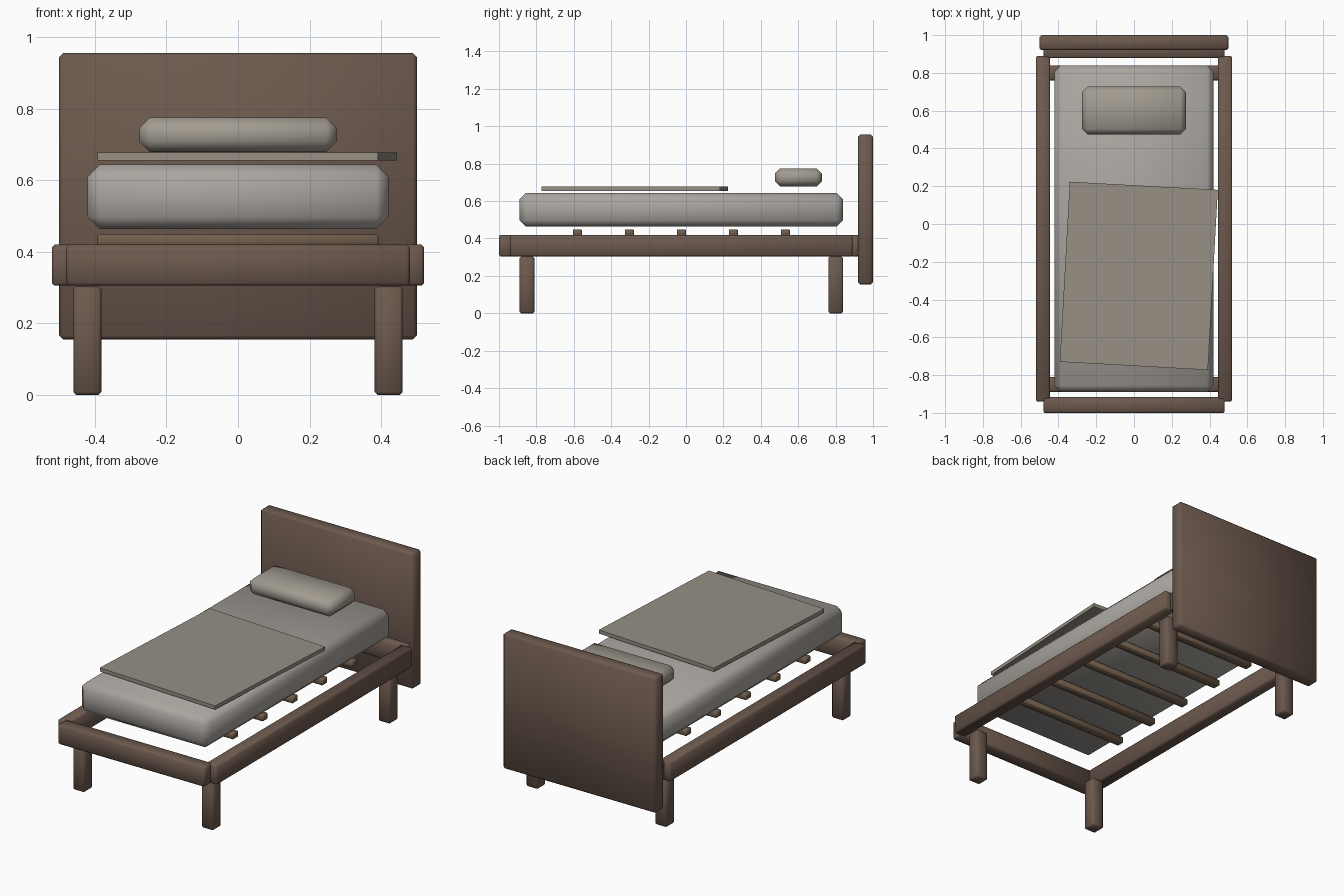
import bpy
import math

if "Cube" in bpy.data.objects:
    bpy.data.objects.remove(bpy.data.objects["Cube"])


def material(name, rgb):
    m = bpy.data.materials.new(name)
    m.diffuse_color = (*rgb, 1)
    m.use_nodes = True
    m.node_tree.nodes["Principled BSDF"].inputs["Base Color"].default_value = m.diffuse_color
    return m


wood = material("dark_wood", (0.15, 0.10, 0.075))
slat_wood = material("slat_wood", (0.17, 0.115, 0.075))
sheet = material("mattress_cloth", (0.40, 0.375, 0.345))
pillow_cloth = material("pillow_cloth", (0.36, 0.33, 0.28))
blanket_cloth = material("blanket_cloth", (0.31, 0.28, 0.235))


def box(name, x, y, z, mat, bevel=0.0, turn=0.0):
    """Box from (min, max) ranges, with a soft-shaded chamfer."""
    centre = [(r[0] + r[1]) / 2 for r in (x, y, z)]
    bpy.ops.mesh.primitive_cube_add(size=1, location=centre, rotation=(0, 0, turn))
    ob = bpy.context.object
    ob.name = name
    ob.scale = [r[1] - r[0] for r in (x, y, z)]
    bpy.ops.object.transform_apply(location=False, rotation=False, scale=True)
    ob.data.materials.append(mat)
    if bevel:
        mod = ob.modifiers.new("Bevel", 'BEVEL')
        mod.width = bevel
        mod.segments = 1
        bpy.ops.object.modifier_apply(modifier=mod.name)
        bpy.ops.object.shade_smooth_by_angle(angle=math.radians(60))
    return ob


# Headboard
box("headboard", (-0.5, 0.5), (0.92, 1.0), (0.155, 0.955), wood, 0.011)

# Frame rails
RAIL_Z = (0.305, 0.42)
box("front_rail", (-0.48, 0.48), (-1.0, -0.917), RAIL_Z, wood, 0.008)
box("back_rail", (-0.48, 0.48), (0.878, 0.96), RAIL_Z, wood, 0.008)
for side, x in (("left", (-0.52, -0.445)), ("right", (0.445, 0.52))):
    box(side + "_rail", x, (-0.94, 0.89), RAIL_Z, wood, 0.008)

# Legs
for side, x in (("left", (-0.46, -0.382)), ("right", (0.382, 0.46))):
    for end, y in (("front", (-0.889, -0.811)), ("back", (0.761, 0.839))):
        box(f"{end}_{side}_leg", x, y, (0.0, 0.303), wood, 0.008)

# Slats
for i in range(5):
    y = -0.581 + 0.278 * i
    box(f"slat_{i + 1}", (-0.392, 0.392), (y - 0.024, y + 0.024),
        (0.413, 0.449), slat_wood, 0.004)

# Bedding
box("mattress", (-0.42, 0.42), (-0.89, 0.84), (0.463, 0.644), sheet, 0.034)
box("pillow", (-0.275, 0.275), (0.475, 0.727), (0.679, 0.775), pillow_cloth, 0.028)
box("blanket", (-0.367, 0.418), (-0.752, 0.203), (0.655, 0.677), blanket_cloth,
    turn=-0.055)
